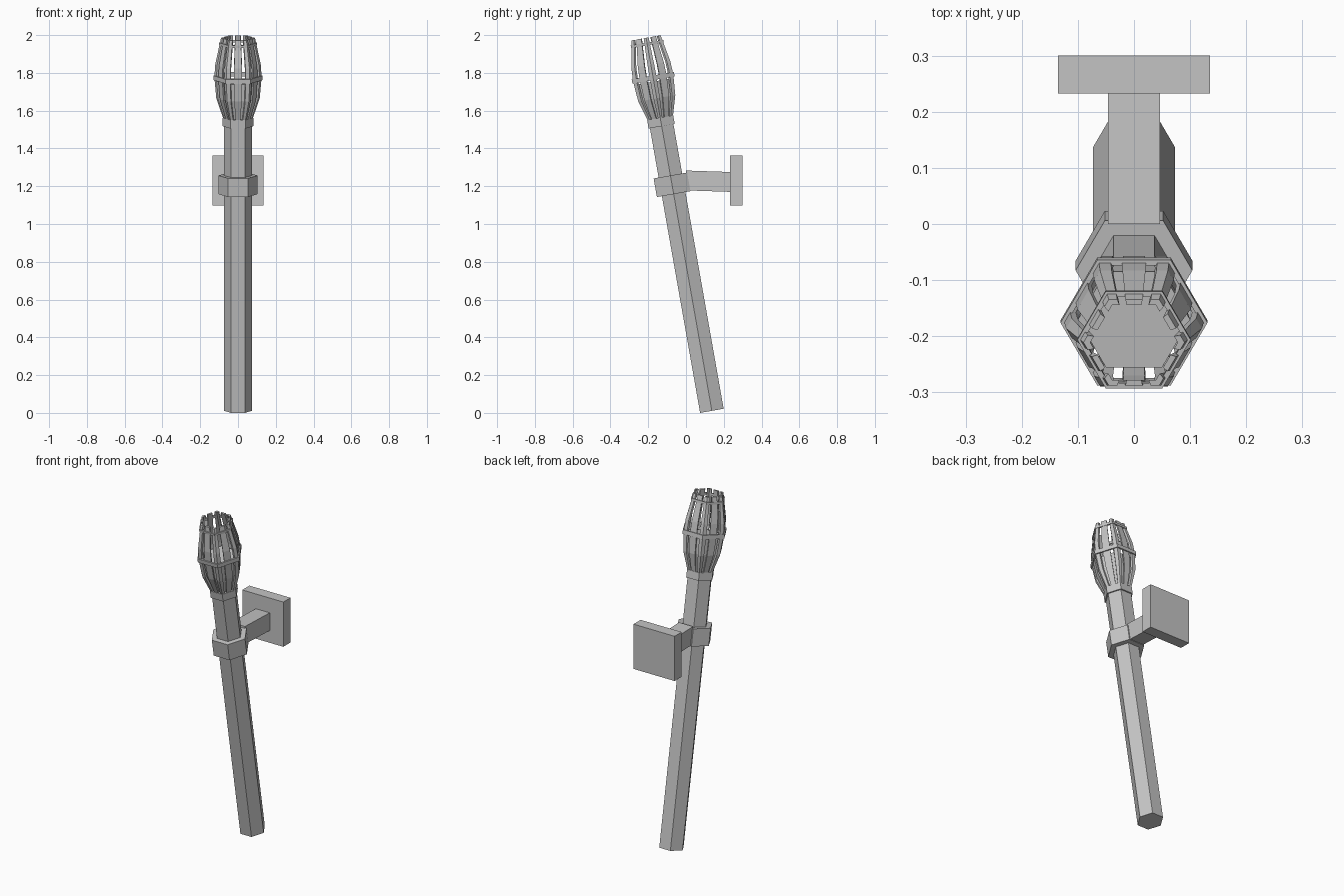
import bpy, bmesh, math
from mathutils import Matrix, Vector

cube = bpy.data.objects.get("Cube")
if cube:
    bpy.data.objects.remove(cube, do_unlink=True)

metal = bpy.data.materials.new("grey metal")
metal.use_nodes = True
GREY = (0.55, 0.55, 0.55, 1)
metal.diffuse_color = GREY
metal.node_tree.nodes["Principled BSDF"].inputs["Base Color"].default_value = GREY

# Torch frame: leans forward by ten degrees, local z runs along the shaft
LEAN = Matrix.Translation((0, 0.137, 0.011)) @ Matrix.Rotation(math.radians(10), 4, 'X')


def finish(name, bm, matrix=None):
    bmesh.ops.recalc_face_normals(bm, faces=bm.faces)
    if matrix:
        bm.transform(matrix)
    mesh = bpy.data.meshes.new(name)
    bm.to_mesh(mesh)
    bm.free()
    mesh.materials.append(metal)
    obj = bpy.data.objects.new(name, mesh)
    bpy.context.collection.objects.link(obj)
    return obj


def hex_point(t, radius, z):
    """Point at t (0 to 6, corners at whole numbers) along a hexagon's outline."""
    k = math.floor(t)
    a, b = (Vector((math.cos(math.pi / 3 * i), math.sin(math.pi / 3 * i), 0)) for i in (k, k + 1))
    return a.lerp(b, t - k) * radius + Vector((0, 0, z))


def loft(bm, sections, closed=False):
    """Skin equal-sized loops; cap the ends, or join last to first."""
    loops = [[bm.verts.new(p) for p in sec] for sec in sections]
    n = len(loops[0])
    pairs = list(zip(loops, loops[1:]))
    if closed:
        pairs.append((loops[-1], loops[0]))
    for lo, hi in pairs:
        for i in range(n):
            j = (i + 1) % n
            bm.faces.new((lo[i], lo[j], hi[j], hi[i]))
    if not closed:
        bm.faces.new(loops[0])
        bm.faces.new(loops[-1])


def hex_solid(name, profile, closed=False):
    bm = bmesh.new()
    loft(bm, [[hex_point(i, r, z) for i in range(6)] for z, r in profile], closed)
    return finish(name, bm, LEAN)


def hex_ring(name, z, height, outer, inner):
    lo, hi = z - height / 2, z + height / 2
    return hex_solid(name, [(lo, outer), (hi, outer), (hi, inner), (lo, inner)], True)


def box(name, lo, hi):
    bm = bmesh.new()
    loft(bm, [[(lo[0], lo[1], z), (hi[0], lo[1], z), (hi[0], hi[1], z), (lo[0], hi[1], z)]
              for z in (lo[2], hi[2])])
    return finish(name, bm)


# Shaft, collar and the solid cup inside the cage
hex_solid("shaft", [(0, 0.073), (1.56, 0.073)])
hex_solid("collar", [(1.53, 0.081), (1.575, 0.081)])
hex_solid("cup", [(1.57, 0.065), (1.68, 0.095), (1.77, 0.1)])

# Cage: bent slats on the corners, flat slats on the faces
cage = [(1.565, 0.076), (1.68, 0.115), (1.79, 0.125), (1.86, 0.121), (2.005, 0.09)]
THICK, HALF = 0.012, 0.17
bm = bmesh.new()
for k in range(12):
    ts = [k / 2 - HALF, k / 2, k / 2 + HALF]
    loft(bm, [[hex_point(t, r, z) for t in ts] +
              [hex_point(t, r - THICK, z) for t in reversed(ts)] for z, r in cage])
finish("cage_slats", bm, LEAN)
hex_ring("cage_middle_ring", 1.79, 0.024, 0.131, 0.12)
hex_ring("cage_top_ring", 1.972, 0.014, 0.101, 0.09)

# Wall bracket: clamp, arm and plate
hex_ring("clamp", 1.215, 0.1, 0.104, 0.07)
bm = bmesh.new()
loft(bm, [[(-0.046, y, lo), (0.046, y, lo), (0.046, y, hi), (-0.046, y, hi)]
          for y, lo, hi in ((0.0, 1.178, 1.283), (0.24, 1.17, 1.275))])
finish("bracket_arm", bm)
box("wall_plate", (-0.135, 0.233, 1.097), (0.135, 0.3, 1.363))
